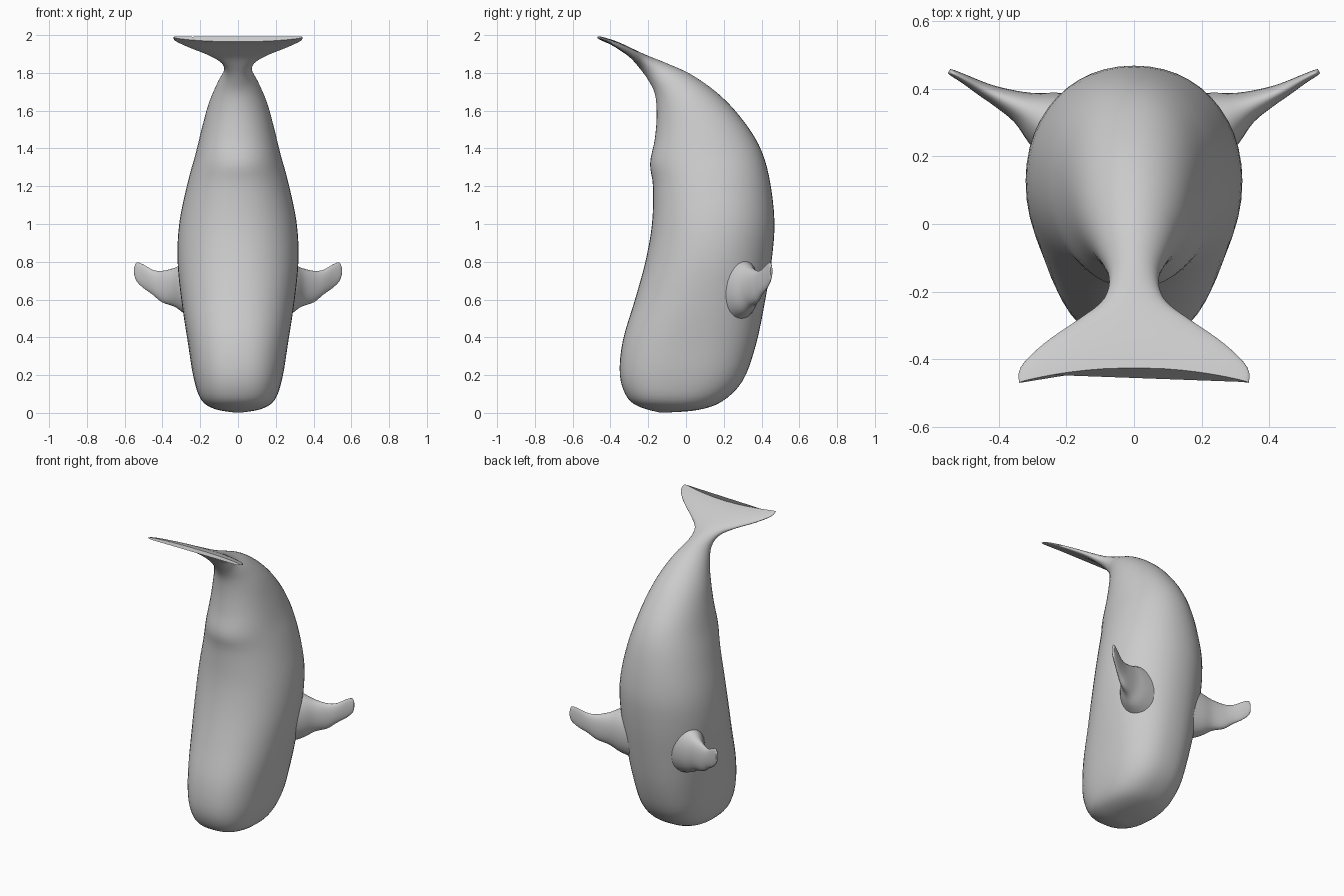
import bpy, bmesh, math
from mathutils import Vector

if "Cube" in bpy.data.objects:
    bpy.data.objects.remove(bpy.data.objects["Cube"])


def spline(rows, steps):
    """Catmull-Rom interpolation through rows of numbers."""
    out = []
    for i in range(len(rows) - 1):
        p0, p1 = rows[max(i - 1, 0)], rows[i]
        p2, p3 = rows[i + 1], rows[min(i + 2, len(rows) - 1)]
        for s in range(steps):
            t = s / steps
            out.append([0.5 * (2 * b + (c - a) * t + (2 * a - 5 * b + 4 * c - d) * t * t
                               + (3 * b - a - 3 * c + d) * t ** 3)
                        for a, b, c, d in zip(p0, p1, p2, p3)])
    out.append(list(rows[-1]))
    return out


def ring(center, u, v, n, count):
    """Superellipse loop spanned by the half-axes u and v."""
    pts = []
    for k in range(count):
        a = 2 * math.pi * k / count
        c, s = math.cos(a), math.sin(a)
        pts.append(center + u * math.copysign(abs(c) ** (2 / n), c)
                   + v * math.copysign(abs(s) ** (2 / n), s))
    return pts


def loft(name, rings):
    bm = bmesh.new()
    loops = [[bm.verts.new(p) for p in r] for r in rings]
    for a, b in zip(loops, loops[1:]):
        for k in range(len(a)):
            j = (k + 1) % len(a)
            bm.faces.new((a[k], a[j], b[j], b[k]))
    bm.faces.new(loops[0])
    bm.faces.new(loops[-1])
    bmesh.ops.recalc_face_normals(bm, faces=bm.faces)
    mesh = bpy.data.meshes.new(name)
    bm.to_mesh(mesh)
    bm.free()
    obj = bpy.data.objects.new(name, mesh)
    bpy.context.collection.objects.link(obj)
    bpy.context.view_layer.objects.active = obj
    obj.select_set(True)
    bpy.ops.object.shade_smooth_by_angle(angle=math.radians(60))
    obj.select_set(False)
    return obj


# Body and tail fluke: front y, z, back y, z, half width, squareness
body = [
    (-0.14, 0.002, -0.10, 0.002, 0.02, 2.2),
    (-0.24, 0.03, 0.06, 0.015, 0.125, 2.4),
    (-0.31, 0.08, 0.19, 0.06, 0.195, 2.5),
    (-0.35, 0.20, 0.30, 0.17, 0.235, 2.5),
    (-0.335, 0.38, 0.37, 0.36, 0.265, 2.4),
    (-0.27, 0.60, 0.42, 0.60, 0.30, 2.2),
    (-0.215, 0.80, 0.455, 0.82, 0.32, 2.1),
    (-0.18, 1.00, 0.468, 1.02, 0.31, 2.1),
    (-0.175, 1.20, 0.44, 1.25, 0.265, 2.1),
    (-0.19, 1.32, 0.385, 1.42, 0.225, 2.1),
    (-0.165, 1.45, 0.285, 1.57, 0.19, 2.1),
    (-0.155, 1.58, 0.17, 1.69, 0.155, 2.0),
    (-0.165, 1.69, 0.03, 1.79, 0.11, 2.0),
    (-0.205, 1.77, -0.10, 1.85, 0.074, 2.0),
    (-0.25, 1.83, -0.20, 1.89, 0.09, 2.0),
    (-0.295, 1.88, -0.27, 1.922, 0.165, 2.2),
    (-0.35, 1.92, -0.335, 1.953, 0.27, 2.4),
    (-0.395, 1.948, -0.385, 1.973, 0.335, 2.6),
    (-0.433, 1.965, -0.425, 1.985, 0.34, 3.0),
]
rings = []
for fy, fz, by, bz, w, n in spline(body, 4):
    f, b = Vector((0, fy, fz)), Vector((0, by, bz))
    loop = ring((f + b) / 2, Vector((w, 0, 0)), (b - f) / 2, n, 48)
    # Fluke tips sweep backward
    sweep = min(max((fz - 1.87) / 0.09, 0), 1)
    for p in loop:
        k = sweep * (p.x / 0.34) ** 2
        p.y -= 0.04 * k
        p.z += 0.015 * k
    rings.append(loop)
loft("whale_body", rings)

# Side flippers: x, y, bottom z, top z, half thickness
fin = [
    (0.20, 0.28, 0.49, 0.83, 0.12),
    (0.27, 0.315, 0.52, 0.80, 0.085),
    (0.33, 0.345, 0.56, 0.77, 0.05),
    (0.40, 0.376, 0.585, 0.752, 0.03),
    (0.45, 0.40, 0.625, 0.757, 0.021),
    (0.50, 0.428, 0.66, 0.785, 0.014),
    (0.535, 0.446, 0.695, 0.797, 0.010),
    (0.547, 0.452, 0.725, 0.775, 0.007),
]
perp = Vector((-0.5, 0.86, 0))
fin_rings = [ring(Vector((x, y, (lo + hi) / 2)), Vector((0, 0, (hi - lo) / 2)), perp * t, 2.1, 28)
             for x, y, lo, hi, t in spline(fin, 4)]
flipper = loft("flippers", fin_rings)
mirror = flipper.modifiers.new("mirror", 'MIRROR')
mirror.use_axis = (True, False, False)
